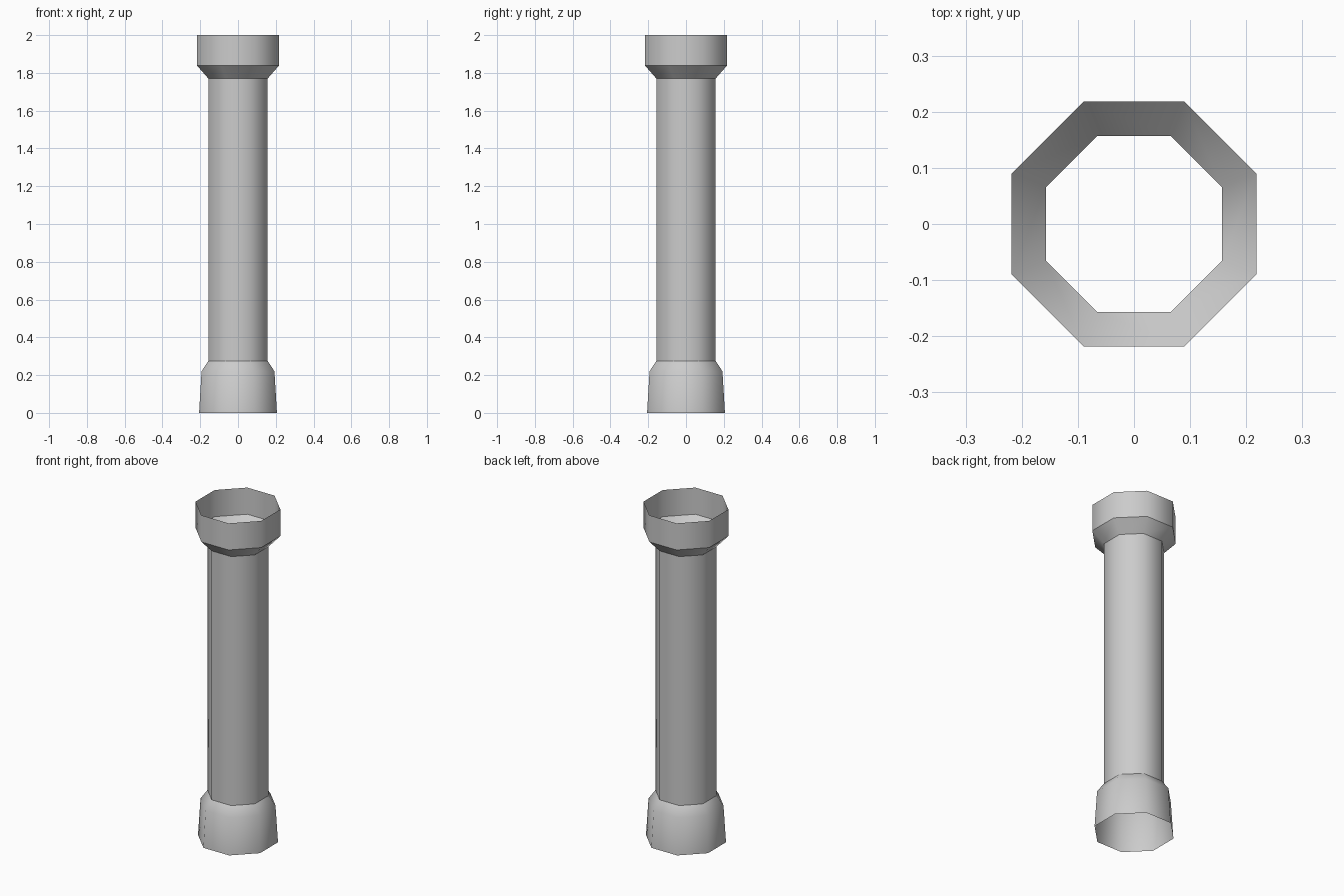
import bpy
import math

if "Cube" in bpy.data.objects:
    bpy.data.objects.remove(bpy.data.objects["Cube"], do_unlink=True)

SIDES = 8

stone = bpy.data.materials.new("light_grey_stone")
stone.use_nodes = True
stone.diffuse_color = (0.6, 0.6, 0.6, 1)
stone.node_tree.nodes["Principled BSDF"].inputs["Base Color"].default_value = (0.6, 0.6, 0.6, 1)


def octagon_shell(name, profile):
    """Open smooth shell from (half width across flats, height) rings."""
    verts, faces = [], []
    for half_width, z in profile:
        radius = half_width / math.cos(math.pi / SIDES)
        for i in range(SIDES):
            a = (i + 0.5) * math.tau / SIDES
            verts.append((radius * math.cos(a), radius * math.sin(a), z))
    for ring in range(len(profile) - 1):
        low, high = ring * SIDES, (ring + 1) * SIDES
        for i in range(SIDES):
            j = (i + 1) % SIDES
            faces.append((low + i, low + j, high + j, high + i))
    mesh = bpy.data.meshes.new(name)
    mesh.from_pydata(verts, [], faces)
    mesh.materials.append(stone)
    mesh.shade_smooth()
    obj = bpy.data.objects.new(name, mesh)
    bpy.context.collection.objects.link(obj)
    return obj


# Separate shells keep the rings between parts crisp
octagon_shell("base", [(0.206, 0), (0.193, 0.22), (0.157, 0.275)])
octagon_shell("shaft", [(0.157, 0.275), (0.157, 1.77)])
octagon_shell("capital_flare", [(0.157, 1.77), (0.218, 1.84)])
octagon_shell("capital_collar", [(0.218, 1.84), (0.218, 2)])
